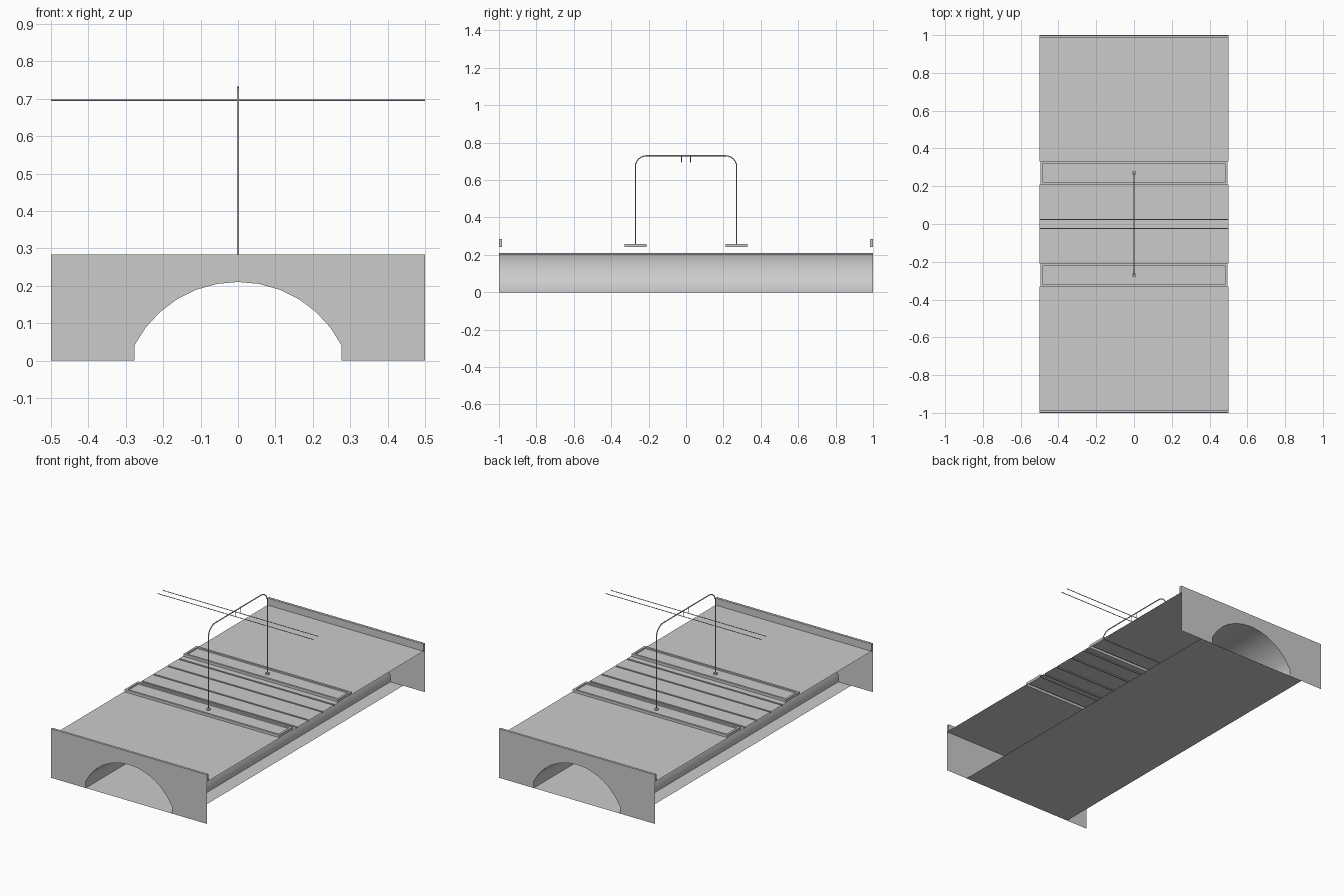
import bpy
from math import sin, cos, asin, radians, pi

if "Cube" in bpy.data.objects:
    bpy.data.objects.remove(bpy.data.objects["Cube"])

DECK, TOP = 0.243, 0.284


def mesh(name, verts, faces, smooth=False):
    me = bpy.data.meshes.new(name)
    me.from_pydata(verts, [], faces)
    me.update()
    ob = bpy.data.objects.new(name, me)
    bpy.context.collection.objects.link(ob)
    if smooth:
        bpy.context.view_layer.objects.active = ob
        ob.select_set(True)
        bpy.ops.object.shade_smooth_by_angle(angle=radians(35))
        ob.select_set(False)
    return ob


def sheet(name, x0, x1, y0, y1, z):
    return mesh(name, [(x0, y0, z), (x1, y0, z), (x1, y1, z), (x0, y1, z)], [(0, 1, 2, 3)])


def strip(name, profile, x0, x1, smooth=False):
    """Sweep an open (y, z) profile along x."""
    v = [(x, y, z) for y, z in profile for x in (x0, x1)]
    f = [(2*i, 2*i+1, 2*i+3, 2*i+2) for i in range(len(profile)-1)]
    return mesh(name, v, f, smooth)


def box(name, x0, x1, y0, y1, z0, z1):
    bpy.ops.mesh.primitive_cube_add(size=1, location=((x0+x1)/2, (y0+y1)/2, (z0+z1)/2))
    ob = bpy.context.object
    ob.name = name
    ob.scale = (x1-x0, y1-y0, z1-z0)
    return ob


def tube(name, pts, r):
    cu = bpy.data.curves.new(name, 'CURVE')
    cu.dimensions = '3D'
    cu.bevel_depth = r
    cu.bevel_resolution = 2
    cu.use_fill_caps = True
    sp = cu.splines.new('POLY')
    sp.points.add(len(pts)-1)
    for p, co in zip(sp.points, pts):
        p.co = (*co, 1)
    ob = bpy.data.objects.new(name, cu)
    bpy.context.collection.objects.link(ob)
    return ob


# Arch profile: short upright jambs and a circular segment
R, HALF, APEX = 0.311, 0.277, 0.21
half_angle = asin(HALF / R)
arch = [(HALF, 0.0)]
for i in range(13):
    a = half_angle * (1 - i/6)
    arch.append((R*sin(a), APEX - R + R*cos(a)))
arch.append((-HALF, 0.0))

# Vault under the deck, and the channel floor
vault_v = [(x, y, z) for x, z in arch for y in (-1, 1)]
mesh("vault", vault_v, [(2*i, 2*i+1, 2*i+3, 2*i+2) for i in range(len(arch)-1)], True)
sheet("channel_floor", -0.36, 0.36, -1, 1, 0)

# End walls with the arched opening, and parapets behind them
outline = [(-0.5, 0), (-0.5, TOP), (0.5, TOP), (0.5, 0)] + arch
for s, side in ((-1, "front"), (1, "back")):
    mesh(side + "_wall", [(x, s, z) for x, z in outline], [tuple(range(len(outline)))])
    y0, y1 = sorted((s*0.985, s*0.999))
    box(side + "_parapet", -0.5, 0.5, y0, y1, DECK, TOP)

# Deck: road sheets either side, middle track bed with four rail grooves
bed = [(-0.21, DECK)]
for y in (-0.17, -0.064, 0.064, 0.17):
    bed += [(y-0.005, DECK), (y-0.005, DECK-0.005), (y+0.005, DECK-0.005), (y+0.005, DECK)]
bed.append((0.21, DECK))
strip("track_bed", bed, -0.5, 0.5)

for s, side in ((-1, "front"), (1, "back")):
    y0, y1 = sorted((s*0.33, s*1.0))
    sheet(side + "_road", -0.5, 0.5, y0, y1, DECK)
    # Lane dashes and edge lines
    for i, x in enumerate((-0.275, 0.0, 0.275)):
        sheet(f"{side}_lane_dash_{i}", x-0.08, x+0.08, s*0.665-0.004, s*0.665+0.004, DECK+0.001)
    for y in (0.36, 0.96):
        sheet(side + "_edge_line", -0.5, 0.5, s*y-0.004, s*y+0.004, DECK+0.001)

    # Platform: raised curb frame round a slightly sunken surface, open below
    rings = [(0.496, 0.06, DECK), (0.496, 0.06, 0.258),
             (0.484, 0.048, 0.258), (0.484, 0.048, 0.250)]
    v = [(sx*hx, s*0.27 + sy*hy, z) for hx, hy, z in rings
         for sx, sy in ((-1, -1), (1, -1), (1, 1), (-1, 1))]
    f = [(4*k+j, 4*k+(j+1) % 4, 4*k+4+(j+1) % 4, 4*k+4+j) for k in range(3) for j in range(4)]
    mesh(side + "_platform", v, f + [(12, 13, 14, 15)])

    # Mast foot
    bpy.ops.mesh.primitive_cylinder_add(vertices=16, radius=0.011, depth=0.008,
                                        location=(0, s*0.271, 0.254))
    bpy.context.object.name = side + "_mast_foot"

# Overhead gantry with rounded corners
Y, Z, r = 0.271, 0.73, 0.06
corner = [(Y-r+r*cos(i*pi/12), Z-r+r*sin(i*pi/12)) for i in range(7)]
half = [(Y, 0.25)] + corner
path = half + [(-y, z) for y, z in reversed(half)]
tube("gantry", [(0, y, z) for y, z in path], 0.003)

# Overhead wires and their hangers
for s in (-1, 1):
    tube("overhead_wire", [(-0.5, s*0.024, 0.696), (0.5, s*0.024, 0.696)], 0.002)
    tube("wire_hanger", [(0, s*0.024, 0.696), (0, s*0.024, Z)], 0.0015)
